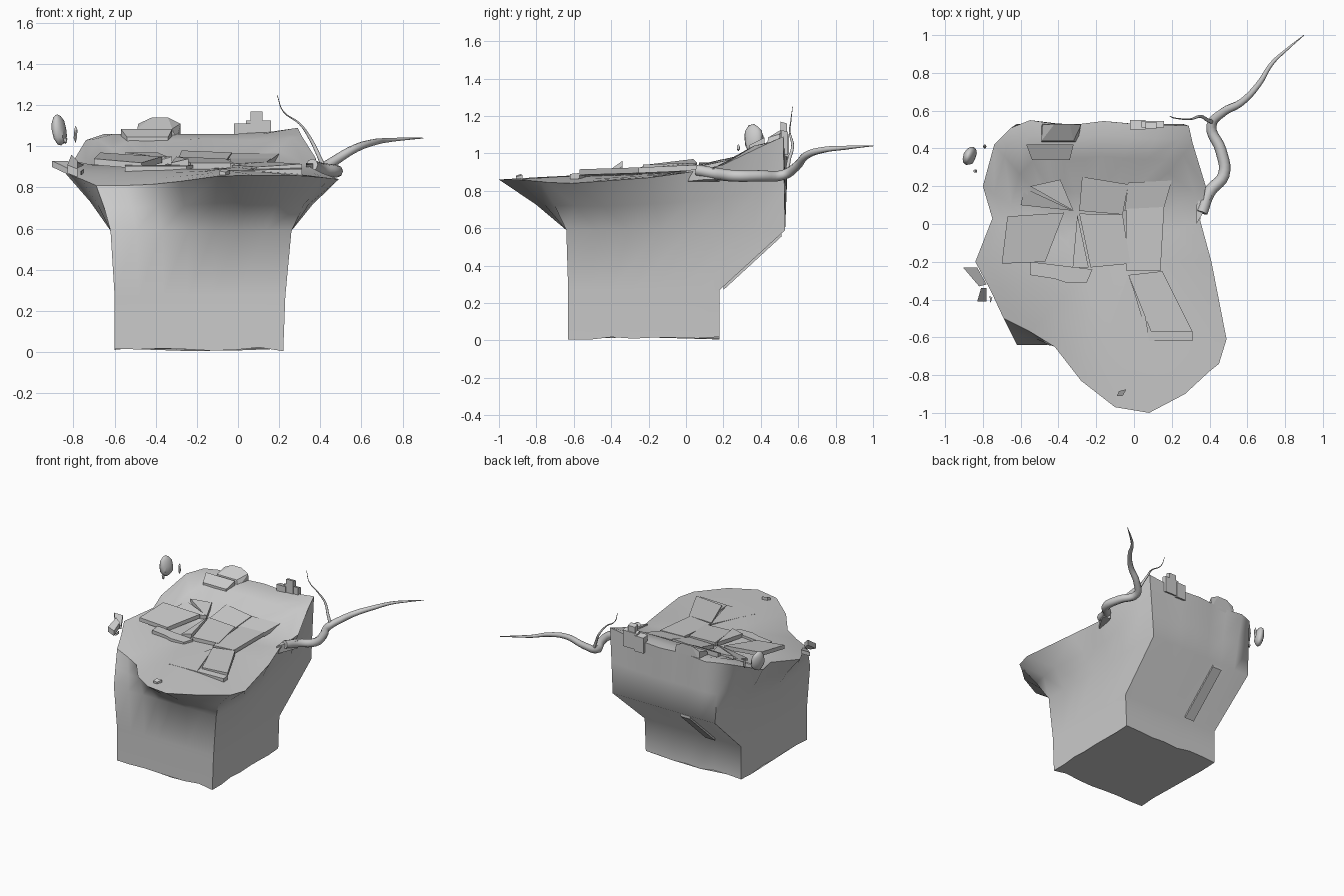
import bpy, bmesh, math, random
from mathutils import Vector

if "Cube" in bpy.data.objects:
    bpy.data.objects.remove(bpy.data.objects["Cube"])

random.seed(4)


def finish(name, bm, smooth=None):
    bmesh.ops.recalc_face_normals(bm, faces=bm.faces)
    me = bpy.data.meshes.new(name)
    bm.to_mesh(me)
    bm.free()
    ob = bpy.data.objects.new(name, me)
    bpy.context.collection.objects.link(ob)
    if smooth:
        bpy.ops.object.select_all(action='DESELECT')
        ob.select_set(True)
        bpy.context.view_layer.objects.active = ob
        bpy.ops.object.shade_smooth_by_angle(angle=math.radians(smooth))
    return ob


def slab(name, pts, t=0.02):
    """Tilted plate: top corners (x, y, z), thickness t downwards."""
    bm = bmesh.new()
    top = [bm.verts.new(p) for p in pts]
    low = [bm.verts.new((x, y, z - t)) for x, y, z in pts]
    bm.faces.new(top)
    bm.faces.new(low[::-1])
    for i in range(len(pts)):
        j = (i + 1) % len(pts)
        bm.faces.new((top[i], low[i], low[j], top[j]))
    return finish(name, bm)


def root(name, pts):
    """Tapered tube through (x, y, z, radius) points."""
    cu = bpy.data.curves.new(name, 'CURVE')
    cu.dimensions = '3D'
    cu.bevel_depth = 1.0
    cu.bevel_resolution = 2
    cu.resolution_u = 5
    cu.use_fill_caps = True
    sp = cu.splines.new('BEZIER')
    sp.bezier_points.add(len(pts) - 1)
    for b, (x, y, z, r) in zip(sp.bezier_points, pts):
        b.co = (x, y, z)
        b.radius = r
        b.handle_left_type = b.handle_right_type = 'AUTO'
    ob = bpy.data.objects.new(name, cu)
    bpy.context.collection.objects.link(ob)


def rock(name, loc, size, rot=(0, 0, 0), sub=2):
    bpy.ops.mesh.primitive_ico_sphere_add(subdivisions=sub, radius=1, location=loc, rotation=rot)
    ob = bpy.context.object
    ob.name = name
    ob.scale = size
    for v in ob.data.vertices:
        v.co *= random.uniform(0.92, 1.04)
    bpy.ops.object.shade_smooth_by_angle(angle=math.radians(40))


# Ground chunk: rim points per side (back, left, front, right), counter-clockwise
rim = [
    [(.29, .52, 1.09), (.15, .525, 1.07), (0, .53, 1.06), (-.16, .545, 1.06), (-.28, .53, 1.06), (-.42, .53, 1.06),
     (-.55, .55, 1.06)],
    [(-.65, .51, 1.06), (-.74, .42, 1.03), (-.80, .2, .93), (-.75, .03, .91), (-.84, -.2, .87), (-.76, -.35, .84)],
    [(-.69, -.5, .81), (-.55, -.57, .81), (-.42, -.65, .815), (-.28, -.83, .83), (-.1, -.97, .855), (.08, -1, .86),
     (.27, -.9, .86)],
    [(.40, -.78, .85), (.45, -.74, .845), (.49, -.61, .84), (.41, -.2, .87), (.35, .02, .90), (.38, .2, .94),
     (.31, .43, 1.05)],
]


def rect(x0, x1, y0, y1, z, jitter=0):
    c = [Vector((x1, y1, z)), Vector((x0, y1, z)), Vector((x0, y0, z)), Vector((x1, y0, z))]
    out = []
    for s, side in enumerate(rim):
        for i in range(len(side)):
            p = c[s].lerp(c[(s + 1) % 4], i / len(side))
            p.z += random.uniform(-jitter, jitter)
            out.append(p)
    return out


def ground(x, y):
    k = min(max((y - .08) / .36, 0), 1)
    return .895 + .03 * min(0, y + .3) + .165 * k * k * (3 - 2 * k)


top = [Vector(p) for side in rim for p in side]
waist = rect(-.62, .26, -.64, .53, .59)
mid = [w.lerp(t, .45) + Vector((0, 0, .015)) for w, t in zip(waist, top)]
rings = [rect(-.6, .22, -.63, .18, .015, .012), rect(-.6, .23, -.63, .18, .27), waist, mid, top]
for k in (.9, .75, .5, .25):
    ring = []
    for p in top:
        x, y = -.2 + (p.x + .2) * k, -.2 + (p.y + .2) * k
        z = ground(x, y)
        if p.y < .1:  # sag gently towards the low front rim
            z += (p.z - ground(p.x, p.y)) * k ** 2
        ring.append(Vector((x, y, z)))
    rings.append(ring)
bm = bmesh.new()
vr = [[bm.verts.new(p) for p in r] for r in rings]
n = len(top)
for a, b in zip(vr, vr[1:]):
    for i in range(n):
        j = (i + 1) % n
        bm.faces.new((a[i], a[j], b[j], b[i]))
bm.faces.new(vr[0][::-1])
bm.faces.new(vr[-1])
finish("ground_chunk", bm, 50)

# Broken paving slabs on the top
tiles = [
    [(-.70, -.21, .94), (-.47, -.20, .92), (-.37, .06, .95), (-.67, .04, .97)],
    [(-.60, .10, .93), (-.39, .08, .93), (-.32, .07, .95), (-.58, .19, .95)],
    [(-.55, .20, .97), (-.32, .07, .94), (-.39, .235, .97)],
    [(-.29, .07, .94), (-.06, .05, .93), (-.03, .21, .97), (-.275, .25, .98)],
    [(-.23, -.23, .92), (-.02, -.21, .92), (-.06, .05, .94), (-.29, .055, .95)],
    [(-.325, -.23, .92), (-.24, -.23, .94), (-.30, .05, .95)],
    [(-.05, .07, .935), (.16, .09, .935), (.20, .23, .965), (-.03, .22, .965)],
    [(-.04, -.25, .915), (.14, -.25, .925), (.16, .09, .94), (-.04, .08, .94)],
    [(.09, -.57, .90), (.31, -.57, .915), (.15, -.25, .925), (-.03, -.27, .91)],
    [(-.16, -.62, .88), (.08, -.62, .885), (.0, -.35, .90), (-.03, -.27, .90)],
    [(.08, -.62, .885), (.31, -.62, .89), (.31, -.57, .895), (.06, -.5, .895)],
    [(-.55, -.27, .905), (-.42, -.29, .905), (-.36, -.31, .905), (-.25, -.31, .905), (-.22, -.24, .91),
     (-.55, -.2, .91)],
]
for i, p in enumerate(tiles):
    slab(f"paving_slab_{i + 1}", p, .03)

# Loose shards at the left edge, by the front lip and under the root
slab("shard_large", [(-.82, -.33, .89), (-.78, -.32, .90), (-.83, -.23, .93), (-.905, -.23, .93)], .03)
slab("shard_medium", [(-.83, -.41, .91), (-.78, -.41, .89), (-.78, -.34, .93), (-.81, -.34, .96)], .04)
slab("shard_small", [(-.76, -.42, .88), (-.75, -.39, .89), (-.765, -.38, .88)])
slab("pebble_front", [(-.09, -.91, .88), (-.06, -.91, .875), (-.04, -.875, .885), (-.08, -.885, .89)], .03)
slab("edge_wedge", [(.33, .0, .91), (.39, .1, .92), (.41, .15, .92), (.37, .18, .91), (.33, .1, .92)], .06)

# Half-buried blocks on the back ridge
slab("ridge_slab", [(-.54, .34, 1.045), (-.34, .34, 1.045), (-.32, .42, 1.085), (-.57, .42, 1.085)], .04)
bm = bmesh.new()
for p in [(-.49, .43), (-.30, .43), (-.28, .53), (-.49, .53)]:
    bm.verts.new((*p, 1.03))
for p in [(-.49, .44, 1.085), (-.32, .44, 1.085), (-.28, .525, 1.11), (-.34, .53, 1.14), (-.42, .53, 1.14),
          (-.485, .525, 1.11)]:
    bm.verts.new(p)
bmesh.ops.convex_hull(bm, input=bm.verts)
finish("ridge_block", bm)
for i, (x0, x1, y0, y1, z0, z1) in enumerate([(-.02, .06, .50, .55, .99, 1.11), (.04, .16, .51, .545, 1.0, 1.125),
                                            (.06, .12, .505, .54, 1.06, 1.17)]):
    slab(f"ridge_brick_{i + 1}", [(x0, y0, z1), (x1, y0, z1), (x1, y1, z1 - .01), (x0, y1, z1 - .01)], z1 - z0)

# Plank lying on the rear slope
slab("rear_plank", [(-.39, .20, .295), (-.31, .20, .295), (-.31, .51, .58), (-.39, .51, .58)], .025)

# Floating stones
rock("floating_stone", (-.87, .36, 1.08), (.034, .055, .08), (0, -.15, -.4))
rock("floating_chip_1", (-.79, .41, 1.06), (.01, .012, .045), sub=1)
rock("floating_chip_2", (-.84, .28, 1.03), (.012, .01, .02), sub=1)

# Roots growing out of the right edge
root("main_root", [(.36, .06, .91, .03), (.40, .17, .89, .032), (.475, .26, .88, .031), (.46, .39, .88, .03),
                   (.41, .52, .885, .027), (.47, .59, .93, .024), (.57, .645, .99, .02), (.66, .74, 1.02, .016),
                   (.73, .85, 1.03, .011), (.81, .925, 1.036, .007), (.90, 1.0, 1.04, .002)])
root("thin_root", [(.42, .54, .89, .012), (.39, .55, .96, .010), (.35, .57, 1.04, .008), (.30, .555, 1.11, .005),
                   (.22, .56, 1.17, .003), (.19, .57, 1.25, .0015)])
